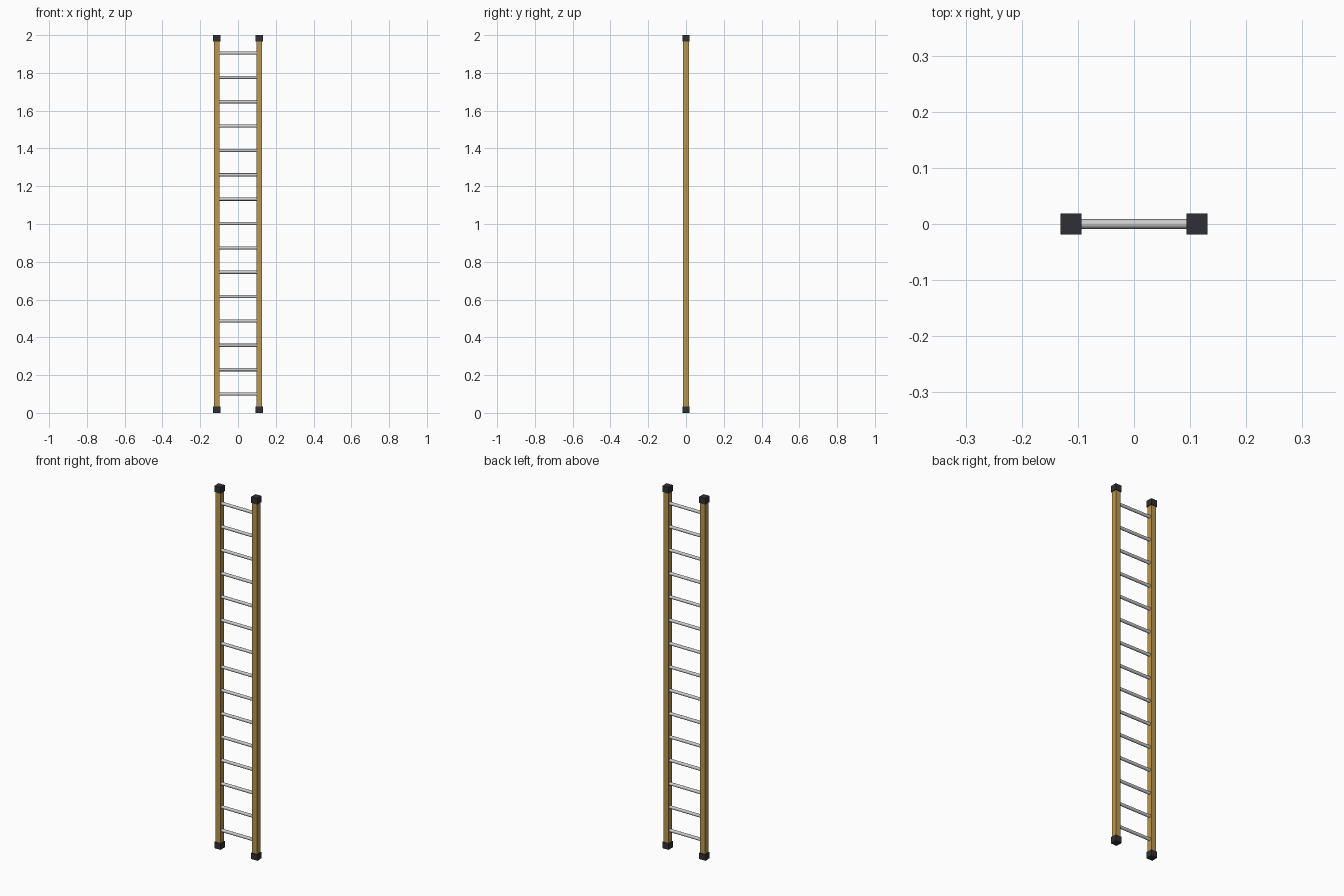
import bpy, math

if "Cube" in bpy.data.objects:
    bpy.data.objects.remove(bpy.data.objects["Cube"])

RAIL_X = 0.1125    # rail centre distance from the middle
RAIL_W = 0.03
CAP_W = 0.0375
CAP_H = 0.034
RUNG_R = 0.0085
RUNGS = 15


def material(name, color):
    m = bpy.data.materials.new(name)
    m.diffuse_color = color
    m.use_nodes = True
    m.node_tree.nodes["Principled BSDF"].inputs["Base Color"].default_value = m.diffuse_color
    return m


wood = material("ochre_rail", (0.50, 0.31, 0.08, 1))
rubber = material("black_rubber", (0.03, 0.03, 0.035, 1))
metal = material("pale_metal", (0.55, 0.57, 0.57, 1))


def box(name, center, size, mat):
    bpy.ops.mesh.primitive_cube_add(size=1, location=center)
    o = bpy.context.object
    o.name = name
    o.scale = size
    bpy.ops.object.transform_apply(location=False, rotation=False, scale=True)
    o.data.materials.append(mat)
    return o


# Side rails with end caps at the foot and top
for side, sx in (("left", -1), ("right", 1)):
    x = sx * RAIL_X
    box(f"{side}_rail", (x, 0, 1), (RAIL_W, RAIL_W, 1.98), wood)
    for end, z in (("foot", CAP_H / 2), ("top", 2 - CAP_H / 2)):
        box(f"{side}_{end}_cap", (x, 0, z), (CAP_W, CAP_W, CAP_H), rubber)

# Evenly spaced round rungs, ends set just into the rails
for i in range(RUNGS):
    z = 0.1 + i * 1.805 / (RUNGS - 1)
    bpy.ops.mesh.primitive_cylinder_add(
        vertices=16, radius=RUNG_R, depth=2 * RAIL_X - RAIL_W + 0.008,
        location=(0, 0, z), rotation=(0, math.pi / 2, 0))
    rung = bpy.context.object
    rung.name = f"rung_{i + 1}"
    rung.data.materials.append(metal)
    bpy.ops.object.shade_smooth_by_angle(angle=math.radians(40))
